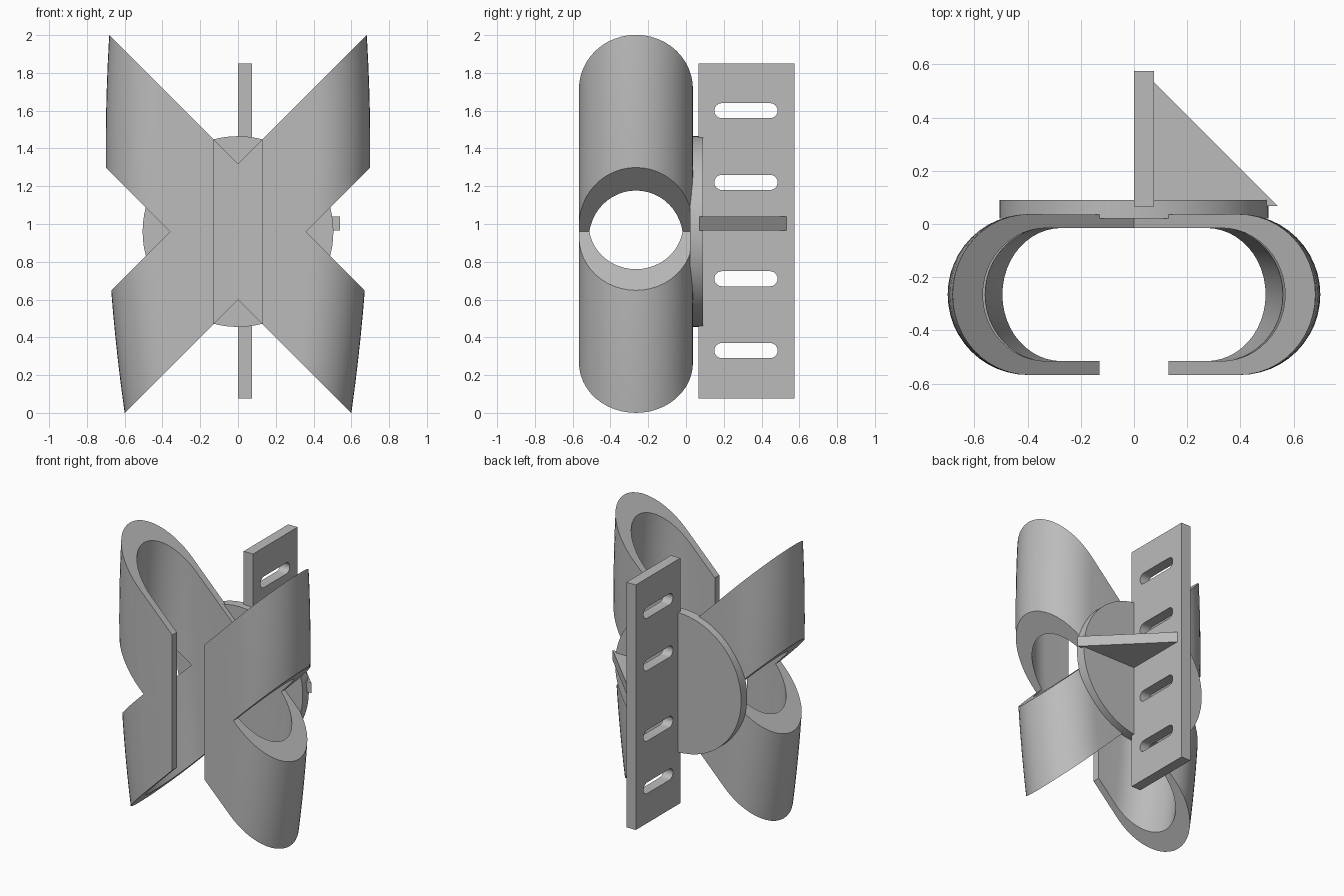
import bpy, bmesh, math

cube = bpy.data.objects.get("Cube")
if cube:
    bpy.data.objects.remove(cube, do_unlink=True)

grey = bpy.data.materials.new("plain grey")
grey.use_nodes = True
COLOUR = (0.5, 0.5, 0.5, 1)
grey.diffuse_color = COLOUR
grey.node_tree.nodes["Principled BSDF"].inputs["Base Color"].default_value = COLOUR

MID_Z = 0.96      # height of the crossing
HALF = 0.36       # distance from the crossing to each notch
GAP = 0.13        # half width of the front opening


def loft(name, rings):
    """Closed solid through rings of 3D points, or through several stacks of rings."""
    stacks = rings if isinstance(rings[0][0][0], (list, tuple)) else [rings]
    bm = bmesh.new()
    for stack in stacks:
        loops = [[bm.verts.new(p) for p in ring] for ring in stack]
        for a, b in zip(loops, loops[1:]):
            for i in range(len(a)):
                j = (i + 1) % len(a)
                bm.faces.new((a[i], a[j], b[j], b[i]))
        bm.faces.new(loops[0][::-1])
        bm.faces.new(loops[-1])
    bmesh.ops.recalc_face_normals(bm, faces=bm.faces[:])
    mesh = bpy.data.meshes.new(name)
    bm.to_mesh(mesh)
    bm.free()
    mesh.materials.append(grey)
    obj = bpy.data.objects.new(name, mesh)
    bpy.context.scene.collection.objects.link(obj)
    return obj


def prism(outline, axis, lo, hi):
    """Two rings: the outline placed at lo and hi along an axis."""
    def place(p, d):
        pt = list(p)
        pt.insert("xyz".index(axis), d)
        return tuple(pt)
    return [[place(p, d) for p in outline] for d in (lo, hi)]


def cut(obj, cutter, operation):
    mod = obj.modifiers.new("cut", 'BOOLEAN')
    mod.operation = operation
    mod.solver = 'EXACT'
    mod.object = cutter
    bpy.context.view_layer.update()
    graph = bpy.context.evaluated_depsgraph_get()
    mesh = bpy.data.meshes.new_from_object(obj.evaluated_get(graph))
    obj.modifiers.clear()
    obj.data = mesh
    bpy.data.objects.remove(cutter, do_unlink=True)


def smooth(obj):
    bpy.ops.object.select_all(action='DESELECT')
    obj.select_set(True)
    bpy.context.view_layer.objects.active = obj
    bpy.ops.object.shade_smooth_by_angle(angle=math.radians(30))


# Wrapped shell: open C section whose width bows gently with height
def section(z):
    width = 0.70 - 0.051 * (z - 1.4) ** 2
    yc, steps = -0.265, 24

    def side(reach, r):
        arc = [math.pi * (i / steps - 0.5) for i in range(steps + 1)]
        return [(reach - r + r * math.cos(a), yc + r * math.sin(a)) for a in arc]

    outer = side(width, 0.302)
    inner = side(width - 0.12, 0.25)
    right_outer = [(GAP, yc - 0.302)] + outer + [(GAP, 0.035), (GAP, 0.02)]
    right_inner = [(GAP, yc - 0.25)] + inner
    pts = right_outer + [(-x, y) for x, y in reversed(right_outer)]
    pts += [(-x, y) for x, y in right_inner] + right_inner[::-1]
    return [(x, y, z) for x, y in pts]


shell = loft("crossed_wrap_shell", [section(-0.2 + 0.12 * i) for i in range(21)])

# X outline that trims the shell into four arms
cross = []
for sx, sz in ((1, 1), (1, -1), (-1, -1), (-1, 1)):
    arm = [(0, HALF), (1, 1 + HALF), (1 + HALF, 1), (HALF, 0)]
    if sx * sz < 0:
        arm.reverse()
    cross += [(sx * x, MID_Z + sz * z) for x, z in arm[:-1]]
cut(shell, loft("cross_cutter", prism(cross, "y", -1, 1)), 'INTERSECT')
smooth(shell)

# Round back disc
circle = [(0.505 * math.cos(math.tau * i / 72), MID_Z + 0.505 * math.sin(math.tau * i / 72))
          for i in range(72)]
disc = loft("back_disc", prism(circle, "y", 0.02, 0.09))
smooth(disc)

# Upright mounting plate with four rounded slots
board = [(0.065, 0.075), (0.575, 0.075), (0.575, 1.85), (0.065, 1.85)]
plate = loft("mounting_plate", prism(board, "x", 0, 0.075))


def slot(z):
    r, n = 0.04, 12
    pts = []
    for yc, start in ((0.445, -0.5), (0.19, 0.5)):
        for i in range(n + 1):
            a = math.pi * (start + i / n)
            pts.append((yc + r * math.cos(a), z + r * math.sin(a)))
    return prism(pts, "x", -0.2, 0.3)


cut(plate, loft("slot_cutter", [slot(z) for z in (0.33, 0.71, 1.22, 1.6)]), 'DIFFERENCE')
smooth(plate)

# Triangular brace between plate and disc
loft("brace", prism([(0.07, 0.068), (0.54, 0.068), (0.07, 0.538)], "z", 0.965, 1.04))
